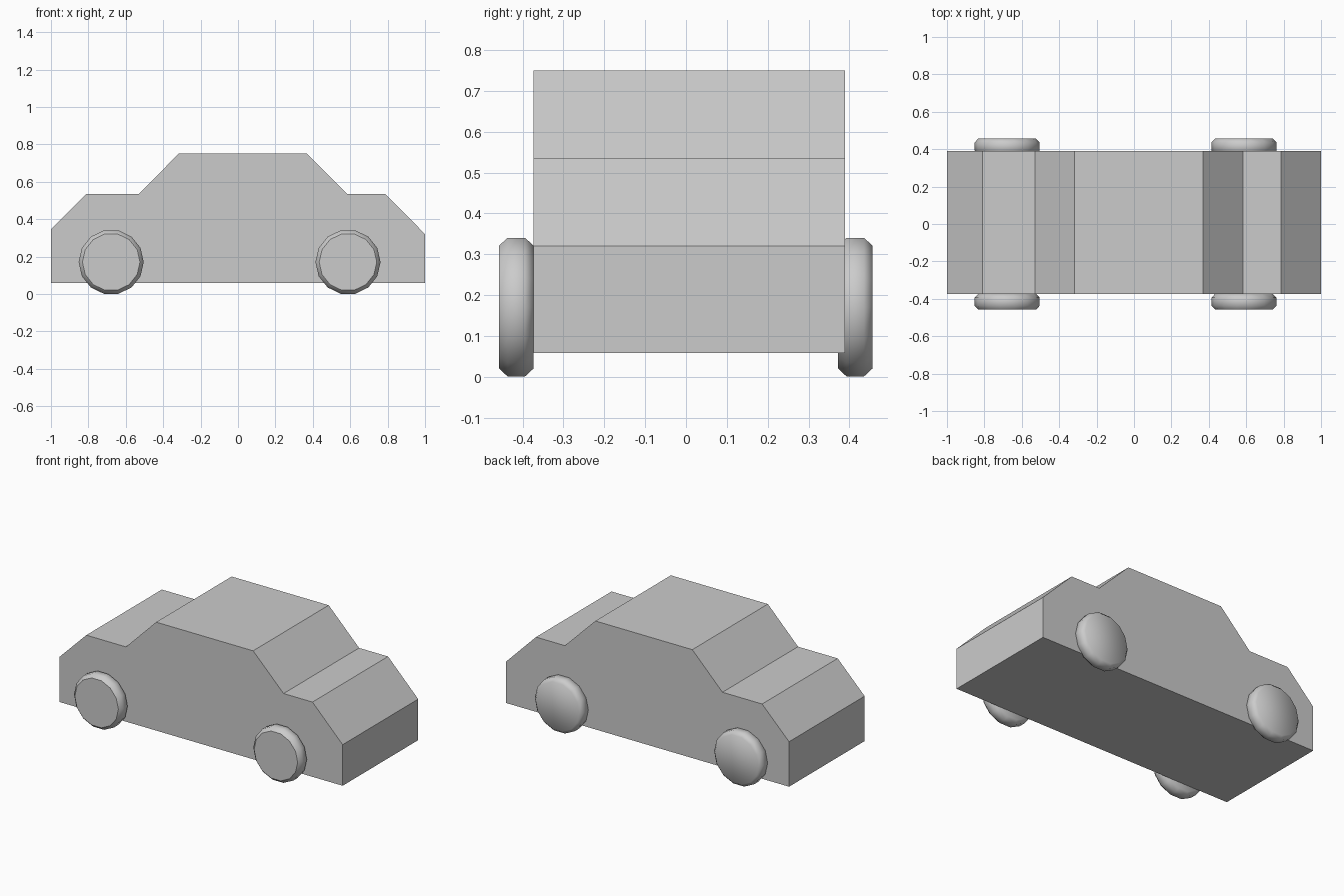
import bpy, bmesh
from math import cos, sin, tau

if "Cube" in bpy.data.objects:
    bpy.data.objects.remove(bpy.data.objects["Cube"])


def finish(bm, name):
    bmesh.ops.recalc_face_normals(bm, faces=bm.faces)
    mesh = bpy.data.meshes.new(name)
    bm.to_mesh(mesh)
    bm.free()
    return mesh


def place(name, mesh, loc=(0, 0, 0)):
    ob = bpy.data.objects.new(name, mesh)
    ob.location = loc
    bpy.context.collection.objects.link(ob)
    return ob


# Car body: side profile (x, z) extruded across the width
profile = [(-1, 0.058), (1, 0.058), (1, 0.32), (0.787, 0.535), (0.583, 0.535),
           (0.368, 0.75), (-0.317, 0.75), (-0.53, 0.535), (-0.81, 0.535), (-1, 0.345)]
y_front, y_back = -0.373, 0.389
bm = bmesh.new()
side = bm.faces.new([bm.verts.new((x, y_front, z)) for x, z in profile])
ext = bmesh.ops.extrude_face_region(bm, geom=[side], use_keep_orig=True)
bmesh.ops.translate(bm, vec=(0, y_back - y_front, 0),
                    verts=[v for v in ext["geom"] if isinstance(v, bmesh.types.BMVert)])
place("car_body", finish(bm, "car_body"))

# Wheel: 14-sided disc with chamfered rims, axis along y
SIDES, R, RIM = 14, 0.174, 0.154
bm = bmesh.new()
rings = [[bm.verts.new((r * cos(tau * i / SIDES), y, r * sin(tau * i / SIDES)))
          for i in range(SIDES)]
         for r, y in ((RIM, -0.0425), (R, -0.0215), (R, 0.0215), (RIM, 0.0425))]
for a, b in zip(rings, rings[1:]):
    for i in range(SIDES):
        j = (i + 1) % SIDES
        bm.faces.new((a[i], a[j], b[j], b[i]))
outer_cap = bm.faces.new(rings[0])
bm.faces.new(rings[-1])
# Smooth everywhere except a crisp cap on the -y side
for f in bm.faces:
    f.smooth = f is not outer_cap
for e in outer_cap.edges:
    e.smooth = False
wheel = finish(bm, "wheel")

# Four wheels sharing one mesh
for x_name, x in (("left", -0.678), ("right", 0.588)):
    for y_name, y in (("front", -0.4155), ("back", 0.4145)):
        place(f"wheel_{y_name}_{x_name}", wheel, (x, y, 0.1705))
